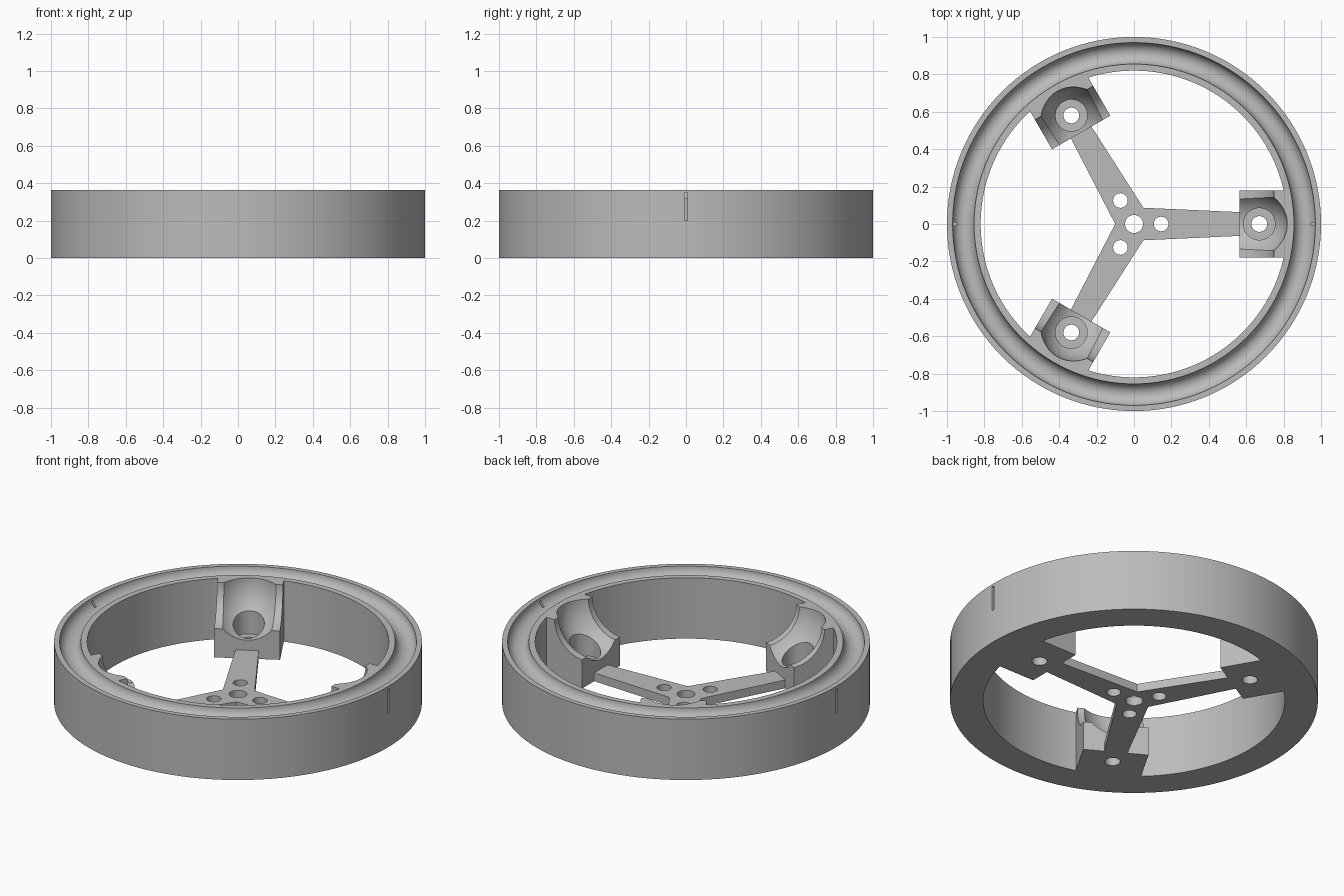
import bpy, bmesh, math
from mathutils import Matrix, Vector

HEIGHT, PLATE = 0.365, 0.05

cube = bpy.data.objects.get("Cube")
if cube:
    bpy.data.objects.remove(cube, do_unlink=True)

grey = bpy.data.materials.new("plain grey")
grey.use_nodes = True
grey.diffuse_color = (0.5, 0.5, 0.5, 1)
grey.node_tree.nodes["Principled BSDF"].inputs["Base Color"].default_value = (0.5, 0.5, 0.5, 1)


def make(name, bm):
    bmesh.ops.recalc_face_normals(bm, faces=bm.faces)
    mesh = bpy.data.meshes.new(name)
    bm.to_mesh(mesh)
    bm.free()
    mesh.materials.append(grey)
    obj = bpy.data.objects.new(name, mesh)
    bpy.context.collection.objects.link(obj)
    return obj


def box(name, x, y, z):
    bm = bmesh.new()
    bmesh.ops.create_cube(bm, size=1)
    for v in bm.verts:
        v.co = Vector([(lo + hi) / 2 + c * (hi - lo) for c, (lo, hi) in zip(v.co, (x, y, z))])
    return make(name, bm)


def cylinder(name, center, radius, depth, axis="Z", segments=48):
    bm = bmesh.new()
    turn = Matrix.Rotation(math.pi / 2, 4, "X") if axis == "Y" else Matrix()
    bmesh.ops.create_cone(bm, cap_ends=True, segments=segments, radius1=radius, radius2=radius,
                          depth=depth, matrix=Matrix.Translation(center) @ turn)
    return make(name, bm)


def carve(obj, cutters):
    # Apply each cut, then drop the cutter
    bpy.context.view_layer.objects.active = obj
    for cutter in cutters:
        cutter.hide_render = True
        mod = obj.modifiers.new("cut", "BOOLEAN")
        mod.operation, mod.solver, mod.object = "DIFFERENCE", "EXACT", cutter
        bpy.ops.object.modifier_apply(modifier=mod.name)
        bpy.data.objects.remove(cutter, do_unlink=True)


def smooth(obj):
    bpy.ops.object.select_all(action="DESELECT")
    obj.select_set(True)
    bpy.context.view_layer.objects.active = obj
    bpy.ops.object.shade_smooth_by_angle(angle=math.radians(30))


# Outer ring: a lathed section with a round groove along the top
groove_r, groove_mid = 0.0575, 0.9125
profile = [(0.82, HEIGHT), (0.82, 0), (1, 0), (1, HEIGHT)]
for i in range(17):
    a = math.pi * i / 16
    profile.append((groove_mid + groove_r * math.cos(a), HEIGHT - groove_r * math.sin(a)))
bm = bmesh.new()
verts = [bm.verts.new((r, 0, z)) for r, z in profile]
edges = [bm.edges.new((v, verts[i - 1])) for i, v in enumerate(verts)]
bmesh.ops.spin(bm, geom=verts + edges, cent=(0, 0, 0), axis=(0, 0, 1),
               angle=math.tau, steps=128, use_merge=True)
bmesh.ops.remove_doubles(bm, verts=bm.verts, dist=0.0001)
ring = make("outer_ring", bm)
carve(ring, [box("slot_cutter", sorted((s * 0.945, s * 1.05)), (-0.008, 0.008), (0.2, 0.35))
             for s in (-1, 1)])
smooth(ring)

# Three-armed spoke plate with hub holes
outline = []
for k in range(3):
    turn = Matrix.Rotation(k * math.tau / 3, 3, "Z")
    for x, y in ((0.05, -0.087), (0.6, -0.062), (0.6, 0.062)):
        outline.append(turn @ Vector((x, y, 0)))
bm = bmesh.new()
face = bm.faces.new([bm.verts.new(p) for p in outline])
up = bmesh.ops.extrude_face_region(bm, geom=[face])
bmesh.ops.translate(bm, vec=(0, 0, PLATE),
                    verts=[v for v in up["geom"] if isinstance(v, bmesh.types.BMVert)])
plate = make("spoke_plate", bm)
holes = [cylinder("hub_hole", (0, 0, 0), 0.048, 1)]
for k in range(3):
    a = k * math.tau / 3
    holes.append(cylinder("screw_hole", (0.145 * math.cos(a), 0.145 * math.sin(a), 0), 0.039, 1))
carve(plate, holes)
smooth(plate)

# Socket block: rounded step, bowl, counterbore and through hole
socket = box("socket_1", (0.565, 0.835), (-0.18, 0.18), (0, HEIGHT))
bm = bmesh.new()
bmesh.ops.create_uvsphere(bm, u_segments=64, v_segments=32, radius=1)
bmesh.ops.scale(bm, vec=(0.26, 0.206, 0.26), verts=bm.verts)
bmesh.ops.translate(bm, vec=(0.56, 0, 0.37), verts=bm.verts)
bowl = make("bowl_cutter", bm)
carve(socket, [
    cylinder("step_cutter", (0.548, 0, 0.372), 0.2, 1, "Y", 64),
    bowl,
    cylinder("counterbore", (0.67, 0, 0.26), 0.085, 0.4),
    cylinder("through_hole", (0.67, 0, 0), 0.042, 0.5),
])
smooth(socket)
for k in (1, 2):
    copy = bpy.data.objects.new(f"socket_{k + 1}", socket.data)
    copy.rotation_euler.z = k * math.tau / 3
    bpy.context.collection.objects.link(copy)
